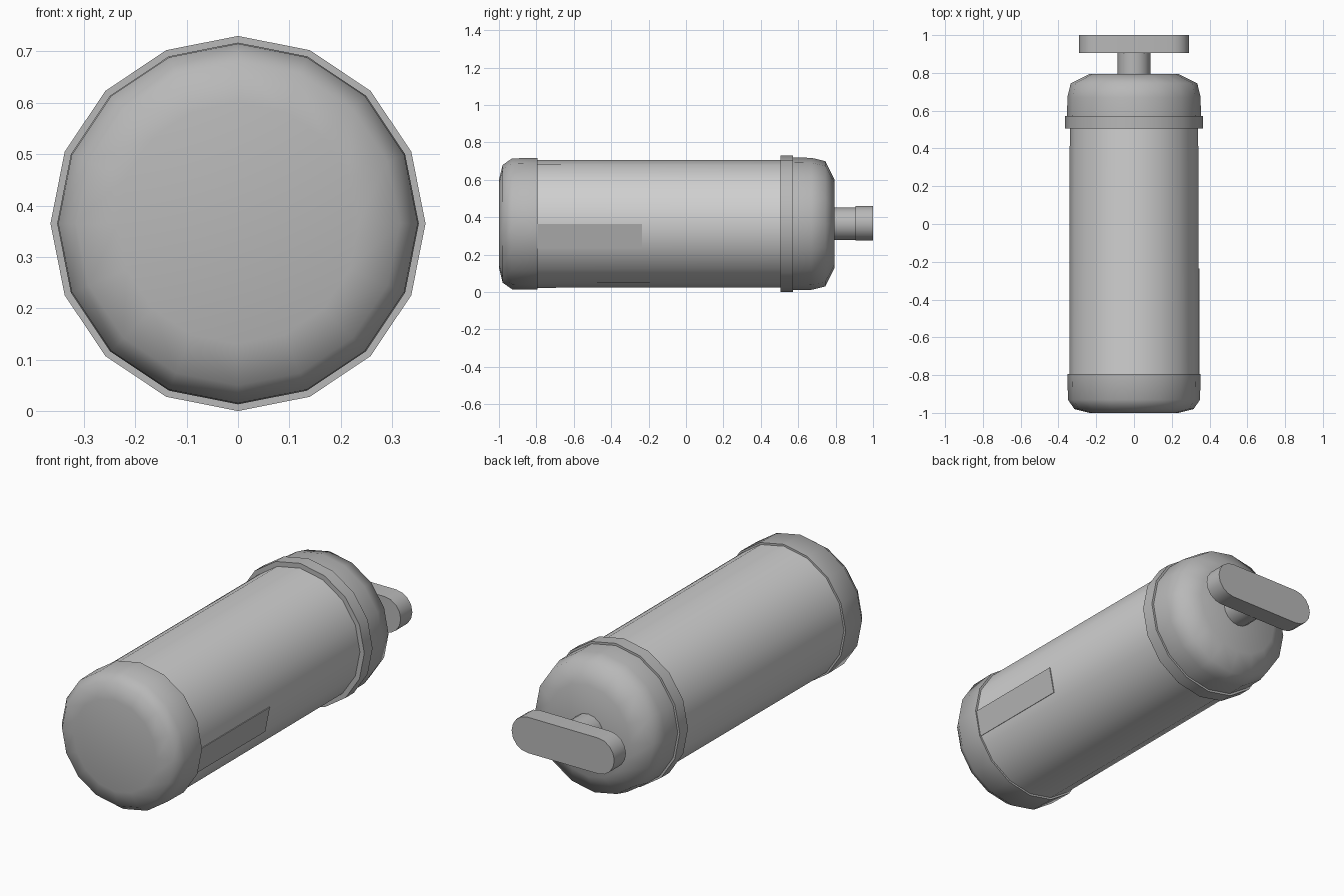
import bpy, bmesh, math

if "Cube" in bpy.data.objects:
    bpy.data.objects.remove(bpy.data.objects["Cube"])

CZ = 0.365      # height of the long axis
SIDES = 16


def material(name, grey):
    m = bpy.data.materials.new(name)
    m.diffuse_color = (grey, grey, grey, 1)
    m.use_nodes = True
    m.node_tree.nodes["Principled BSDF"].inputs["Base Color"].default_value = m.diffuse_color
    return m


light_grey = material("light grey", 0.63)
mid_grey = material("mid grey", 0.48)


def finish(bm, name, mat, angle=50):
    bmesh.ops.recalc_face_normals(bm, faces=bm.faces)
    mesh = bpy.data.meshes.new(name)
    bm.to_mesh(mesh)
    bm.free()
    mesh.materials.append(mat)
    ob = bpy.data.objects.new(name, mesh)
    bpy.context.collection.objects.link(ob)
    if angle:
        bpy.ops.object.select_all(action='DESELECT')
        ob.select_set(True)
        bpy.context.view_layer.objects.active = ob
        bpy.ops.object.shade_smooth_by_angle(angle=math.radians(angle))
    return ob


def lathe(name, profile, mat, sides=SIDES):
    """Closed solid turned about the y axis from (y, radius) pairs."""
    bm = bmesh.new()
    rings = []
    for y, r in profile:
        rings.append([bm.verts.new((r * math.cos(i * math.tau / sides), y,
                                    CZ + r * math.sin(i * math.tau / sides)))
                      for i in range(sides)])
    for a, b in zip(rings, rings[1:]):
        for i in range(sides):
            j = (i + 1) % sides
            bm.faces.new((a[i], a[j], b[j], b[i]))
    bm.faces.new(rings[0])
    bm.faces.new(rings[-1])
    return finish(bm, name, mat)


def extrude_y(name, outline, y0, y1, mat, angle):
    """Prism along y from an (x, z) outline."""
    bm = bmesh.new()
    a = [bm.verts.new((x, y0, z)) for x, z in outline]
    b = [bm.verts.new((x, y1, z)) for x, z in outline]
    n = len(outline)
    for i in range(n):
        j = (i + 1) % n
        bm.faces.new((a[i], a[j], b[j], b[i]))
    bm.faces.new(a)
    bm.faces.new(b)
    return finish(bm, name, mat, angle)


# Main barrel
lathe("body", [(-0.80, 0.342), (0.51, 0.340)], light_grey)

# Rounded end caps and the raised collar
lathe("front_cap", [(-1.0, 0.235), (-0.98, 0.315), (-0.93, 0.350),
                    (-0.795, 0.352)], mid_grey)
lathe("collar", [(0.505, 0.365), (0.572, 0.365)], mid_grey)
lathe("rear_cap", [(0.56, 0.354), (0.67, 0.353), (0.745, 0.335),
                   (0.795, 0.235)], mid_grey)

# Stem and pill-shaped handle
lathe("handle_stem", [(0.78, 0.087), (0.92, 0.087)], mid_grey)
R, HALF, STEPS = 0.092, 0.292, 8
pill = []
for side in (1, -1):
    for i in range(STEPS + 1):
        t = -math.pi / 2 + math.pi * i / STEPS
        pill.append((side * (HALF - R + R * math.cos(t)),
                     CZ + 0.003 + side * R * math.sin(t)))
extrude_y("handle", pill, 0.905, 1.0, mid_grey, 40)

# Thin flat plate covering one facet of the barrel
a0, a1 = 0.0, -math.tau / SIDES
plate = [(r * math.cos(a), CZ + r * math.sin(a))
         for r, a in ((0.339, a0), (0.346, a0), (0.346, a1), (0.339, a1))]
extrude_y("side_plate", plate, -0.80, -0.235, mid_grey, 0)
